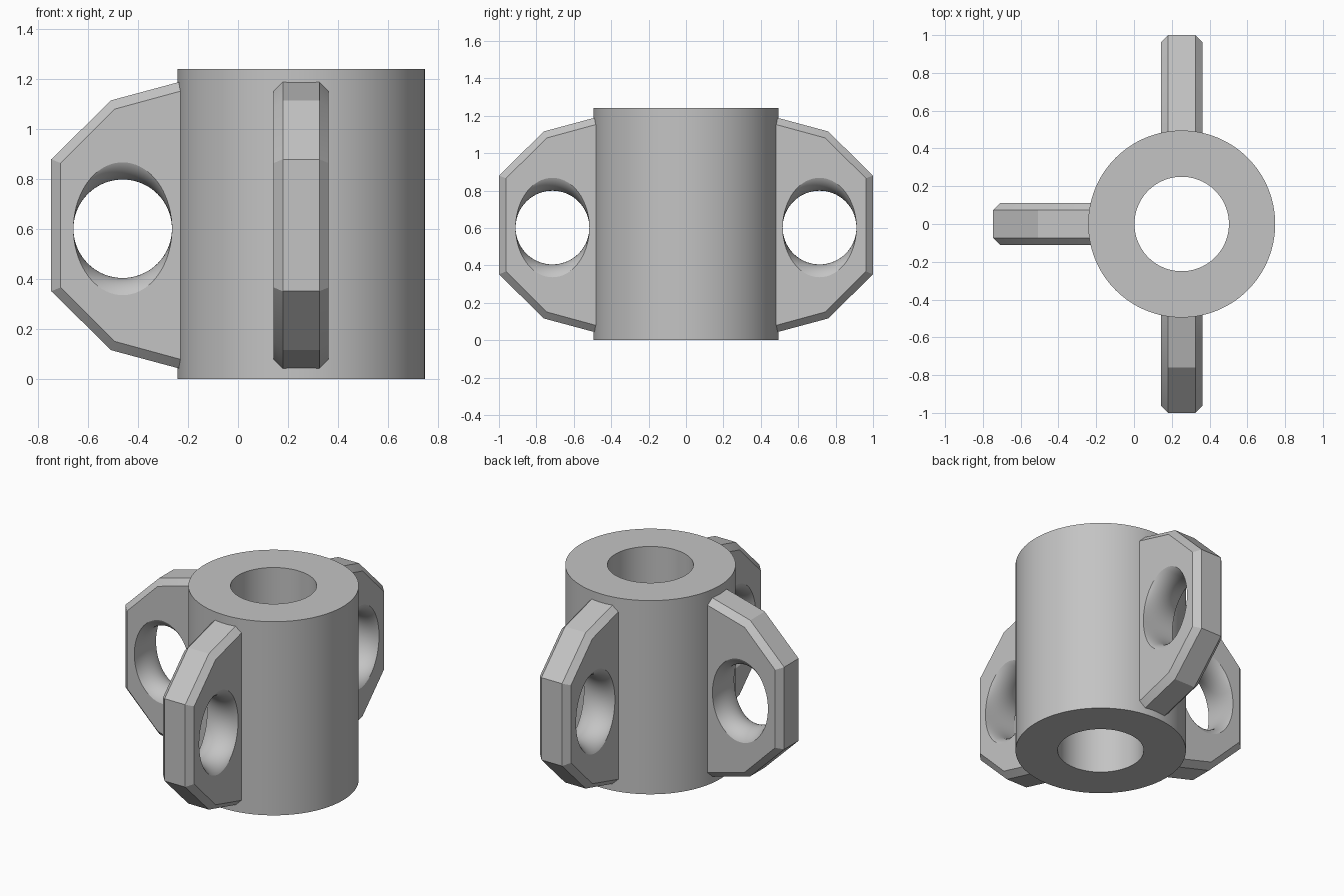
import bpy, bmesh
from math import cos, sin, pi, sqrt, radians

cube = bpy.data.objects.get("Cube")
if cube:
    bpy.data.objects.remove(cube, do_unlink=True)

grey = bpy.data.materials.new("plain_grey")
grey.use_nodes = True
grey.diffuse_color = (0.55, 0.55, 0.55, 1)
grey.node_tree.nodes["Principled BSDF"].inputs["Base Color"].default_value = (0.55, 0.55, 0.55, 1)

AXIS_X = 0.2525      # tube axis
HEIGHT = 1.242
HALF = 0.11          # half thickness of a fin


def loft(name, loops, capped=True, closed=False):
    """Join equal-length vertex loops into a skin, optionally capped or closed on itself."""
    bm = bmesh.new()
    rings = [[bm.verts.new(p) for p in loop] for loop in loops]
    n = len(rings[0])
    pairs = list(zip(rings, rings[1:])) + ([(rings[-1], rings[0])] if closed else [])
    for a, b in pairs:
        for i in range(n):
            j = (i + 1) % n
            bm.faces.new((a[i], a[j], b[j], b[i]))
    if capped:
        bm.faces.new(rings[0])
        bm.faces.new(rings[-1])
    bmesh.ops.recalc_face_normals(bm, faces=bm.faces)
    mesh = bpy.data.meshes.new(name)
    bm.to_mesh(mesh)
    bm.free()
    mesh.materials.append(grey)
    obj = bpy.data.objects.new(name, mesh)
    bpy.context.collection.objects.link(obj)
    return obj


def smooth(obj):
    bpy.ops.object.select_all(action='DESELECT')
    obj.select_set(True)
    bpy.context.view_layer.objects.active = obj
    bpy.ops.object.shade_smooth_by_angle(angle=radians(25))


def ellipse(cx, cz, rx, rz, y, n=72):
    return [(cx + rx * cos(2 * pi * i / n), y, cz + rz * sin(2 * pi * i / n)) for i in range(n)]


# Thick-walled tube: a rectangular section turned round the axis
section = [(0.495, 0), (0.495, HEIGHT), (0.25, HEIGHT), (0.25, 0)]
turns = [2 * pi * i / 128 for i in range(128)]
tube = loft("tube", [[(r * cos(a), r * sin(a), z) for a in turns] for r, z in section],
            capped=False, closed=True)
tube.location.x = AXIS_X
smooth(tube)

# Fin plate: upper half outline mirrored about mid height, with chamfered rims
MID = 0.616


def outline(upper, y):
    pts = [(r, y, MID + h) for r, h in upper]
    return pts + [(r, y, MID - h) for r, h in reversed(upper)]


rim = [(0.47, 0.578), (0.76, 0.5), (1.0, 0.264)]
inset = [(0.47, 0.54), (0.745, 0.465), (0.962, 0.249)]
flat = 0.073
fin = loft("fin_left_out", [outline(inset, -HALF), outline(rim, -flat),
                            outline(rim, flat), outline(inset, HALF)])

# Eye through the fin, flaring up and down toward both faces
RADIUS, ARC, REACH, STEPS = 0.197, 0.124, 0.118, 18
levels = [REACH * (2 * i / STEPS - 1) for i in range(STEPS + 1)]
cutter = loft("eye_cutter", [ellipse(0.714, 0.602, RADIUS,
                                     RADIUS + ARC - sqrt(ARC * ARC - y * y), y) for y in levels])
cutter.hide_render = True
cut = fin.modifiers.new("eye", 'BOOLEAN')
cut.operation = 'DIFFERENCE'
cut.solver = 'EXACT'
cut.object = cutter
bpy.context.view_layer.update()
graph = bpy.context.evaluated_depsgraph_get()
fin_mesh = bpy.data.meshes.new_from_object(fin.evaluated_get(graph))
fin.modifiers.clear()
fin.data = fin_mesh
bpy.data.objects.remove(cutter, do_unlink=True)
smooth(fin)

# Three fins round the tube
fin.name = "right_fin"
fin.location.x = AXIS_X
fin.rotation_euler.z = pi
for name, angle in (("front_fin", -pi / 2), ("back_fin", pi / 2)):
    copy = bpy.data.objects.new(name, fin_mesh)
    bpy.context.collection.objects.link(copy)
    copy.location.x = AXIS_X
    copy.rotation_euler.z = angle
